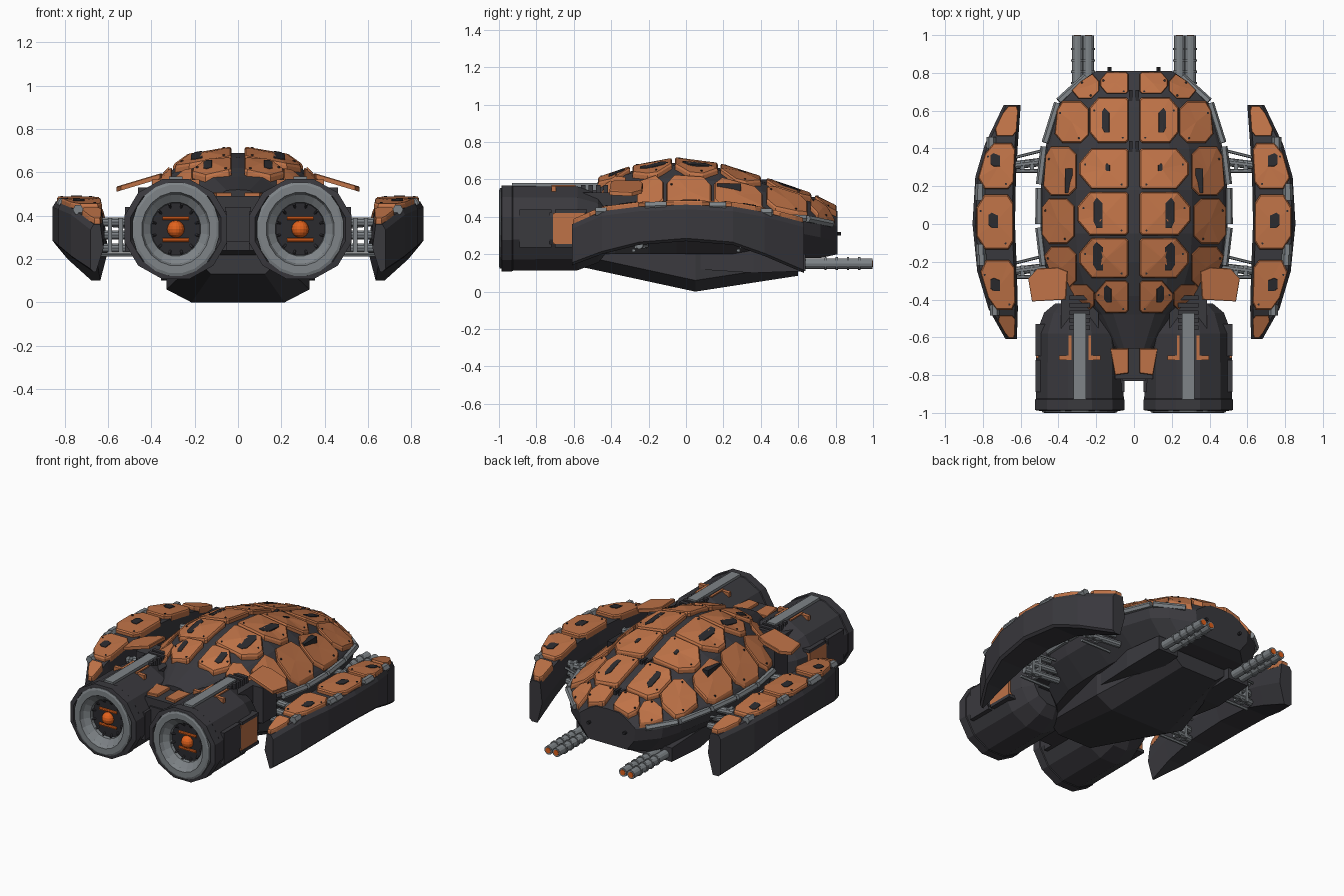
import bpy, bmesh, math
from mathutils import Vector
from mathutils.bvhtree import BVHTree

if "Cube" in bpy.data.objects:
    bpy.data.objects.remove(bpy.data.objects["Cube"])


def material(name, rgb):
    m = bpy.data.materials.new(name)
    m.diffuse_color = (*rgb, 1)
    m.use_nodes = True
    m.node_tree.nodes["Principled BSDF"].inputs["Base Color"].default_value = m.diffuse_color
    return m


DARK = material("dark hull", (0.042, 0.041, 0.048))
BLACK = material("black detail", (0.024, 0.024, 0.028))
ORANGE = material("orange armour", (0.52, 0.17, 0.063))
GREY = material("grey metal", (0.21, 0.23, 0.245))
GLOW = material("bright orange core", (0.75, 0.12, 0.012))


def finish(name, bm, mat, mirror=True):
    bmesh.ops.recalc_face_normals(bm, faces=bm.faces)
    me = bpy.data.meshes.new(name)
    bm.to_mesh(me)
    bm.free()
    me.materials.append(mat)
    ob = bpy.data.objects.new(name, me)
    bpy.context.collection.objects.link(ob)
    if mirror:
        ob.modifiers.new("mirror", 'MIRROR').use_mirror_merge = False
    return ob


def interp(table, y, k):
    if y <= table[0][0]:
        return table[0][k]
    for a, b in zip(table, table[1:]):
        if y <= b[0]:
            return a[k] + (b[k] - a[k]) * (y - a[0]) / (b[0] - a[0])
    return table[-1][k]


def loft(bm, rings, caps=True):
    vs = [[bm.verts.new(p) for p in r] for r in rings]
    n = len(vs[0])
    for a, b in zip(vs, vs[1:]):
        for i in range(n):
            bm.faces.new((a[i], a[(i + 1) % n], b[(i + 1) % n], b[i]))
    if caps:
        bm.faces.new(vs[0])
        bm.faces.new(vs[-1])


def box(bm, x0, x1, y0, y1, z0, z1):
    loft(bm, [[(x0, y, z0), (x1, y, z0), (x1, y, z1), (x0, y, z1)] for y in (y0, y1)])


def rod(bm, p, q, r, n=10):
    p, q = Vector(p), Vector(q)
    rot = (q - p).to_track_quat('Z', 'Y')
    loft(bm, [[e + rot @ Vector((r * math.cos(t), r * math.sin(t), 0))
               for t in (2 * math.pi * i / n for i in range(n))] for e in (p, q)])


def slab(bm, pts, zf, up=0.03, down=0.015, shrink=0.95):
    """Bevelled armour plate following the height function zf."""
    n = len(pts)
    cx, cy = sum(p[0] for p in pts) / n, sum(p[1] for p in pts) / n
    low = [bm.verts.new((x, y, zf(x, y) - down)) for x, y in pts]
    mid = [bm.verts.new((x, y, zf(x, y) + up * 0.7)) for x, y in pts]
    top = []
    for x, y in pts:
        x, y = cx + (x - cx) * shrink, cy + (y - cy) * shrink
        top.append(bm.verts.new((x, y, zf(x, y) + up)))
    c = bm.verts.new((cx, cy, zf(cx, cy) + up))
    for i in range(n):
        j = (i + 1) % n
        bm.faces.new((low[i], low[j], mid[j], mid[i]))
        bm.faces.new((mid[i], mid[j], top[j], top[i]))
        bm.faces.new((top[i], top[j], c))
    bm.faces.new(low)
    return c.co.copy(), [v.co.copy() for v in top]


def pins(bm, c, ring):
    for p in (ring[1], ring[len(ring) // 2]):
        q = c.lerp(p, 0.82)
        rod(bm, q - Vector((0, 0, 0.01)), q + Vector((0, 0, 0.004)), 0.006, 6)


def slots_on(bm, plates, places):
    """Thin slanted dark slots resting on finished plates."""
    tree = BVHTree.FromBMesh(plates)

    def height(x, y):
        hit = tree.ray_cast(Vector((x, y, 3)), Vector((0, 0, -1)))[0]
        return hit.z if hit else 0.4
    for x, y, w, h in places:
        pts = [(x - w, y - h), (x + w * .3, y - h), (x + w, y - h * .6), (x + w, y + h * .7),
               (x + w * .3, y + h), (x - w, y + h * .6)]
        slab(bm, pts, height, .004, .008)


def cut_box(x0, x1, y0, y1, ci, co):
    """Rectangle with inner corner cuts ci and outer corner cuts co."""
    return [(x0, y0 + ci), (x0 + ci, y0), (x1 - co, y0), (x1, y0 + co * 1.2),
            (x1, y1 - co * 1.2), (x1 - co, y1), (x0 + ci, y1), (x0, y1 - ci)]


# main hull: y, half width, top, rim, bottom
HULL = [(-0.66, .13, .52, .45, .25), (-0.48, .27, .58, .43, .2), (-0.38, .40, .62, .42, .2),
        (-0.2, .48, .67, .41, .2), (-0.05, .495, .69, .40, .2), (0.18, .495, .66, .40, .2),
        (0.4, .47, .59, .40, .2), (0.62, .41, .52, .39, .18), (0.72, .34, .475, .37, .18),
        (0.81, .2, .43, .35, .2)]
ARC = [(0, 1), (0.4, 0.95), (0.62, 0.72), (0.95, 0.14), (1, 0)]


def dome(x, y):
    w, t, r = (interp(HULL, y, k) for k in (1, 2, 3))
    return r + (t - r) * interp(ARC, min(abs(x) / w, 1), 1)


bm = bmesh.new()
rings = []
for y, w, t, r, b in HULL:
    half = [(u * w, r + (t - r) * f) for u, f in ARC] + [(w * .96, r - .08), (w * .7, b)]
    rings.append([(x, y, z) for x, z in half] + [(-x, y, z) for x, z in half[:0:-1]])
loft(bm, rings)
box(bm, -.1, .1, -.82, -.5, .24, .49)
box(bm, -.06, .06, -.83, -.8, .28, .44)
finish("main_hull", bm, DARK, False)

# belly keel
bm = bmesh.new()
loft(bm, [[(w, y, .23), (w, y, zb + .06), (w * .65, y, zb),
           (-w * .65, y, zb), (-w, y, zb + .06), (-w, y, .23)]
          for y, w, zb in ((-.55, .19, .13), (.05, .33, 0), (.6, .2, .085))])
finish("belly_keel", bm, DARK, False)

# shell armour: x0, x1, y0, y1, outer cut
INNER = [(.03, .18, .69, .805, .035), (.03, .235, .43, .67, .045), (.03, .29, .185, .40, .065),
         (.03, .30, -.06, .17, .065), (.03, .29, -.285, -.075, .065), (.03, .21, -.47, -.3, .06)]
OUTER = [(.185, .33, .665, .795, .035), (.24, .42, .43, .65, .04), (.305, .48, .15, .41, .04),
         (.315, .49, -.105, .135, .04), (.305, .48, -.34, -.12, .04), (.21, .37, -.47, -.32, .04)]
bm, details = bmesh.new(), bmesh.new()
for i, (x0, x1, y0, y1, c) in enumerate(INNER + OUTER):
    pts = cut_box(x0, x1, y0, y1, 0.04 if i >= len(INNER) else 0.012, c)
    pts = [(min(x, interp(HULL, y, 1) * .985), y) for x, y in pts]
    pins(details, *slab(bm, pts, dome))
# tail plates and shoulder plates
slab(bm, [(.03, -.66), (.03, -.79), (.10, -.8), (.125, -.66)], lambda x, y: .495, .012, .005)
shoulder = lambda x, y: .585 - .3 * (x - .35)
slab(bm, [(.35, -.25), (.36, -.40), (.54, -.41), (.56, -.29), (.51, -.235), (.40, -.23)], shoulder, .012, .012)
slots_on(details, bm, [(.15, .55, .02, .065), (.19, .06, .024, .08), (.19, -.17, .027, .075),
                       (.14, -.37, .02, .045), (.14, .30, .012, .02)])
finish("shell_plates", bm, ORANGE)
bm = bmesh.new()
box(bm, .32, .46, -.40, -.26, .3, .53)
finish("shoulder_block", bm, DARK)

# slats in the shell grooves
for y in (.68, .41):
    box(details, .008, .026, y - .03, y + .03, dome(0, y) - .03, dome(0, y) + .012)
for x, y in ((.345, .23),):
    box(details, x - .02, x + .02, y - .065, y + .065, dome(x, y) - .02, dome(x, y) + .04)
rod(details, (.13, .79, .31), (.13, .83, .31), .01, 8)

# grey rim rails along the shell
bm = bmesh.new()
for a, b in ((-.22, -.02), (0, .19), (.21, .41), (.43, .64), (.65, .78)):
    p, q = [Vector((interp(HULL, y, 1) + .008, y, interp(HULL, y, 3) + .005)) for y in (a, b)]
    rod(bm, p, q, .02, 6)
finish("rim_rails", bm, GREY)

# side pods: y, inner x, outer x, top, bottom
POD = [(-.61, .62, .68, .36, .14), (-.45, .615, .77, .43, .2), (-.25, .62, .83, .455, .25),
       (0, .63, .855, .465, .27), (.25, .625, .84, .455, .25), (.42, .615, .79, .425, .19),
       (.63, .6, .69, .37, .1)]
bm = bmesh.new()
loft(bm, [[(xi + .015, y, zt), (xo - .015, y, zt), (xo, y, zt - .025), (xo, y, zb + .015),
           (xo - .015, y, zb), (xi + .035, y, zb), (xi, y, zb * .5 + zt * .5)]
          for y, xi, xo, zt, zb in POD])
finish("side_pods", bm, DARK)

pod_top = lambda x, y: interp(POD, y, 3)
bm, fit = bmesh.new(), bmesh.new()
for y0, y1 in ((-.605, -.485), (-.455, -.19), (-.135, .155), (.185, .43), (.465, .625)):
    pts = []
    for u, v in cut_box(0, 1, 0, 1, .15, .2):
        y = y0 + v * (y1 - y0)
        xi, xo = interp(POD, y, 1) + .012, interp(POD, y, 2) - .015
        pts.append((xi + u * (xo - xi), y))
    ctr, ring = slab(bm, pts, pod_top, .025)
    if y1 - y0 > .2:
        pins(details, ctr, ring)
        # grey clamps along the outer edge
        for y in (y0, y1):
            xo, z = interp(POD, y, 2), interp(POD, y, 3)
            rod(fit, (xo - .03, y - .03, z), (xo - .03, y + .03, z), .025, 6)
slots_on(details, bm, [(.735, .34, .026, .035), (.745, .02, .026, .04), (.735, -.32, .026, .035)])
finish("pod_plates", bm, ORANGE)
finish("pod_clamps", fit, GREY)

# struts joining the pods to the hull
bm = bmesh.new()
for y in (.31, -.25):
    for dz in (-.06, 0, .06):
        rod(bm, (.40, y + .03, .31 + dz), (.64, y, .31 + dz), .022)
    for x in (.53, .58):
        box(bm, x, x + .02, y - .025, y + .03, .23, .39)
    rod(bm, (.44, y + .09, .34), (.64, y + .04, .36), .008, 6)
    rod(bm, (.42, y - .03, .22), (.64, y - .03, .22), .01, 6)
finish("pod_struts", bm, GREY)

# engines: rings turned around the y axis
EX, EZ = .287, .338


def turned(name, profile, mat, n, sx, caps=False):
    bm = bmesh.new()
    loft(bm, [[(EX + sx * r * math.cos(t), y, EZ + r * math.sin(t))
               for t in (2 * math.pi * (i + .5) / n for i in range(n))] for y, r in profile], caps)
    return finish(name, bm, mat)


turned("engine_body", [(-.42, .13), (-.47, .19), (-.58, .232), (-.925, .234), (-.93, .238), (-.985, .238),
                       (-.99, .21), (-.96, .19), (-.9, .13), (-.87, .12)], DARK, 12, 1.03, True)
turned("engine_nozzle", [(-.94, .212), (-.995, .218), (-1, .205), (-1, .17), (-.975, .16), (-.95, .125),
                         (-.92, .12), (-.92, .13), (-.94, .212)], GREY, 20, .93)
turned("engine_throat", [(-.93, .128), (-.915, .115), (-.89, .1), (-.885, .01)], BLACK, 20, .93, True)

bm = bmesh.new()
bmesh.ops.create_uvsphere(bm, u_segments=16, v_segments=8, radius=.04)
bmesh.ops.translate(bm, verts=bm.verts, vec=(EX, -.93, EZ))
for dz in (-.05, .05):
    rod(bm, (EX - .062, -.93, EZ + dz), (EX + .062, -.93, EZ + dz), .009, 8)
finish("engine_core", bm, GLOW)

bm = bmesh.new()
for i in range(12):  # nozzle vanes
    t = math.pi * (i + .5) / 6
    d = Vector((math.cos(t) * .93, 0, math.sin(t)))
    rod(bm, Vector((EX, -.91, EZ)) + d * .088, Vector((EX, -.945, EZ)) + d * .12, .006, 6)
finish("nozzle_vanes", bm, DARK)

# engine fittings: top rail, brackets, side panels
bm = bmesh.new()
box(bm, EX - .032, EX + .032, -.93, -.47, .54, .58)
finish("engine_top_rail", bm, GREY)
bm = bmesh.new()
for s in (-1, 1):
    for x0, x1, y0, y1, z in ((.045, .06, -.72, -.59, .57), (.045, .11, -.72, -.695, .566)):
        a, b = sorted((EX + s * x0, EX + s * x1))
        box(bm, a, b, y0, y1, .52, z)
box(bm, .47, .519, -.71, -.54, .255, .42)
finish("engine_orange_trim", bm, ORANGE)
bm = bmesh.new()
for y0, y1 in ((-.89, -.72), (-.70, -.53)):  # frames around the side panels
    for z0, z1 in ((.235, .255), (.42, .44)):
        box(bm, .46, .522, y0, y1, z0, z1)
box(bm, .47, .522, -.89, -.73, .24, .42)
box(bm, .05, .1, -.89, -.72, .24, .42)
for y in (-.55, -.51, -.47, -.43, -.39):
    box(bm, EX - .055, EX + .055, y - .012, y + .012, .45, .57)
box(bm, EX - .1, EX + .1, -.6, -.38, .3, .53)
finish("engine_panels", bm, DARK)

# twin guns with rings and hot muzzles
bm, hot, case = bmesh.new(), bmesh.new(), bmesh.new()
for x in (.241, .299):
    rod(bm, (x, .58, .15), (x, .997, .15), .028, 12)
    for y in (.74, .80, .86, .92):
        rod(bm, (x, y, .15), (x, y + .012, .15), .034, 12)
    rod(hot, (x, .98, .15), (x, 1, .15), .018, 10)
loft(case, [[(EX - .017 + s * a, y, z) for s, z in ((-1, z0), (1, z0), (1, z1), (-1, z1))]
            for y, a, z0, z1 in ((.05, .05, .12, .2), (.36, .085, .1, .22), (.64, .075, .11, .2))])
finish("gun_barrels", bm, GREY)
finish("gun_muzzles", hot, GLOW)
finish("gun_housings", case, DARK)
finish("plate_details", details, BLACK)
